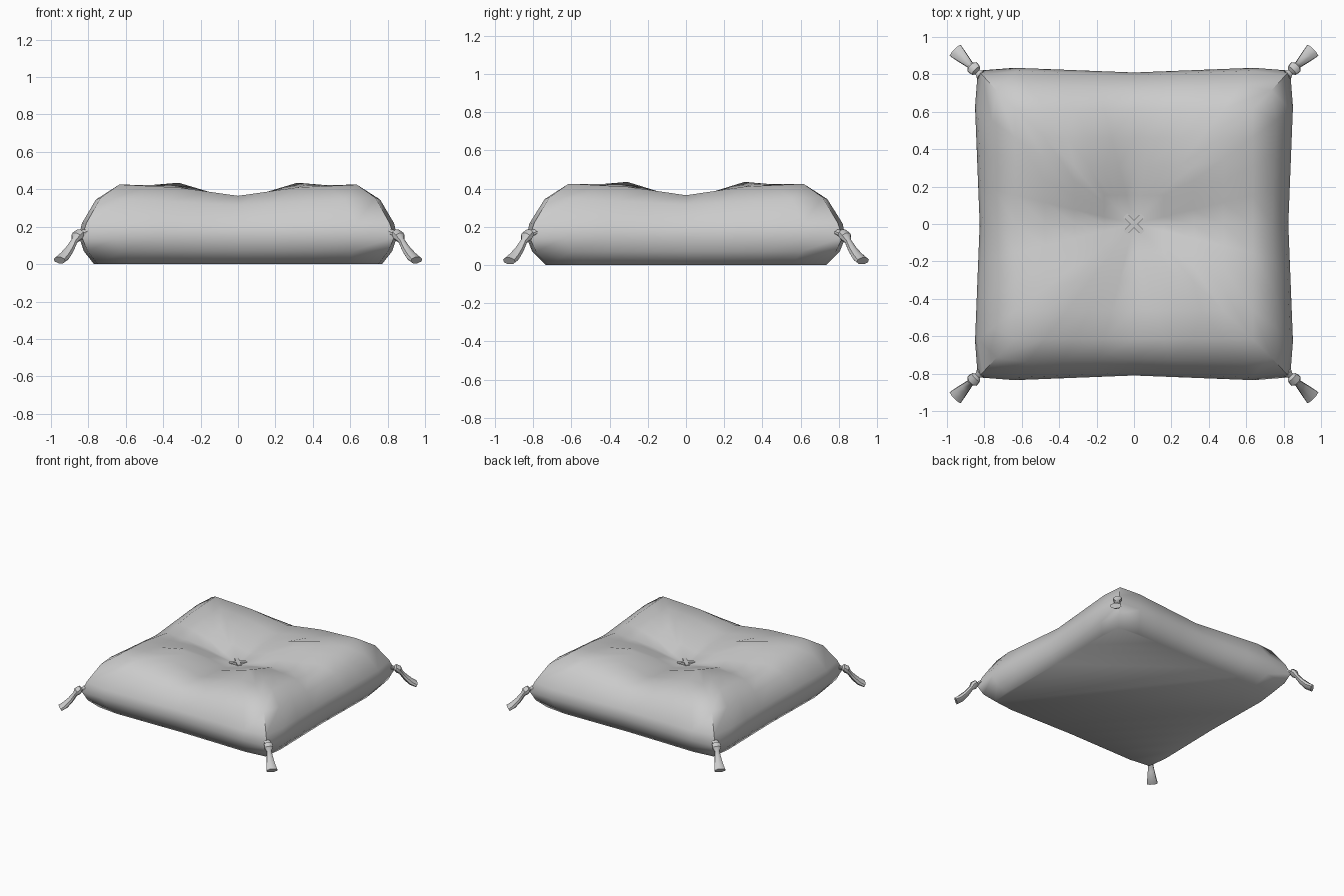
import bpy, bmesh, math
from mathutils import Vector, Matrix

cube = bpy.data.objects.get("Cube")
if cube:
    bpy.data.objects.remove(cube, do_unlink=True)

cloth = bpy.data.materials.new("grey cloth")
cloth.use_nodes = True
grey = (0.6, 0.6, 0.6, 1)
cloth.diffuse_color = grey
cloth.node_tree.nodes["Principled BSDF"].inputs["Base Color"].default_value = grey


def finish(bm, name, angle):
    bmesh.ops.recalc_face_normals(bm, faces=bm.faces)
    mesh = bpy.data.meshes.new(name)
    bm.to_mesh(mesh)
    bm.free()
    mesh.materials.append(cloth)
    ob = bpy.data.objects.new(name, mesh)
    bpy.context.collection.objects.link(ob)
    bpy.ops.object.select_all(action='DESELECT')
    ob.select_set(True)
    bpy.context.view_layer.objects.active = ob
    bpy.ops.object.shade_smooth_by_angle(angle=math.radians(angle))
    return ob


def bridge(bm, rings):
    n = len(rings[0])
    for a, b in zip(rings, rings[1:]):
        for i in range(n):
            j = (i + 1) % n
            bm.faces.new((a[i], a[j], b[j], b[i]))


# Tufted top: heights at centre, halfway and rim, blended between
HEIGHTS = [[0.275, 0.34, 0.365], [0.34, 0.435, 0.41], [0.365, 0.41, 0.425]]


def top_height(u, v):
    u, v = min(abs(u), 1) * 2, min(abs(v), 1) * 2
    i, j = min(int(u), 1), min(int(v), 1)
    u, v = u - i, v - j
    low = HEIGHTS[i][j] * (1 - u) + HEIGHTS[i + 1][j] * u
    high = HEIGHTS[i][j + 1] * (1 - u) + HEIGHTS[i + 1][j + 1] * u
    return low * (1 - v) + high * v


# Square outline split into four steps on each half side
STEPS = [k / 4 for k in range(-4, 4)]
OUTLINE = ([(t, -1) for t in STEPS] + [(1, t) for t in STEPS]
           + [(-t, 1) for t in STEPS] + [(-1, -t) for t in STEPS])


def pinch(t, amount, corner):
    # Pulls the middle of each side and the corner tip inwards
    t = abs(t)
    return corner if t == 1 else amount * (1 - t / 0.75)


bm = bmesh.new()
rings = []
# half width, half depth, height, middle pinch, corner rounding, middle dip
SIDES = [(0.77, 0.735, 0.0, 0.01, 0.02, 0),
         (0.825, 0.805, 0.07, 0.02, 0.02, 0),
         (0.85, 0.835, 0.145, 0.025, 0.015, 0),
         (0.835, 0.82, 0.22, 0.025, 0.025, 0.01),
         (0.76, 0.74, 0.355, 0.02, 0.025, 0.04)]
for hx, hy, z, mid, corner, dip in SIDES:
    ring = []
    for u, v in OUTLINE:
        x = u * (hx - (pinch(v, mid, corner) if abs(u) == 1 else 0))
        y = v * (hy - (pinch(u, mid, corner) if abs(v) == 1 else 0))
        ring.append(bm.verts.new((x, y, z - dip * (1 - min(abs(u), abs(v))))))
    rings.append(ring)
for s in (1, 0.75, 0.5, 0.25):
    rings.append([bm.verts.new((u * s * 0.635, v * s * 0.615, top_height(u * s, v * s)))
                  for u, v in OUTLINE])
bridge(bm, rings)
bm.faces.new(rings[0])
middle = bm.verts.new((0, 0, HEIGHTS[0][0]))
last = rings[-1]
for i, vert in enumerate(last):
    bm.faces.new((vert, last[(i + 1) % len(last)], middle))
finish(bm, "cushion", 60)

# Crossed stitch in the centre
bm = bmesh.new()
for turn in (45, -45):
    m = (Matrix.Translation((0, 0, 0.285)) @ Matrix.Rotation(math.radians(turn), 4, 'Z')
         @ Matrix.Diagonal((0.13, 0.03, 0.03, 1)))
    bmesh.ops.create_cube(bm, size=1, matrix=m)
finish(bm, "centre_stitch", 30)

# Corner tassels: collar, knot, neck and flared fringe along a drooping path
# outward distance, height, width radius, thickness radius
TASSEL = [(-0.035, 0.172, 0.028, 0.016), (-0.012, 0.16, 0.016, 0.014),
          (0.0, 0.165, 0.032, 0.024), (0.022, 0.148, 0.036, 0.03),
          (0.04, 0.125, 0.018, 0.018), (0.075, 0.08, 0.027, 0.022),
          (0.115, 0.042, 0.036, 0.025), (0.152, 0.021, 0.044, 0.021)]


def tassel(name, sx, sy):
    bm = bmesh.new()
    out = Vector((sx * 0.72, sy * 0.7, 0))
    side = Vector((-out.y, out.x, 0)).normalized()
    base = Vector((sx * 0.845, sy * 0.82, 0))
    pts = [base + out * d + Vector((0, 0, z)) for d, z, w, t in TASSEL]
    rings = []
    for i, (d, z, w, t) in enumerate(TASSEL):
        along = (pts[min(i + 1, len(pts) - 1)] - pts[max(i - 1, 0)]).normalized()
        up = along.cross(side).normalized()
        ring = []
        for k in range(8):
            a = math.tau * (k + 0.5) / 8
            p = pts[i] + side * (w * math.cos(a)) + up * (t * math.sin(a))
            p.z = max(p.z, 0)
            ring.append(bm.verts.new(p))
        rings.append(ring)
    bridge(bm, rings)
    bm.faces.new(rings[0])
    bm.faces.new(rings[-1])
    finish(bm, name, 40)


for sx, lr in ((1, "left"), (-1, "right")):
    for sy, fb in ((-1, "front"), (1, "back")):
        tassel(f"{fb}_{lr}_tassel", sx, sy)
